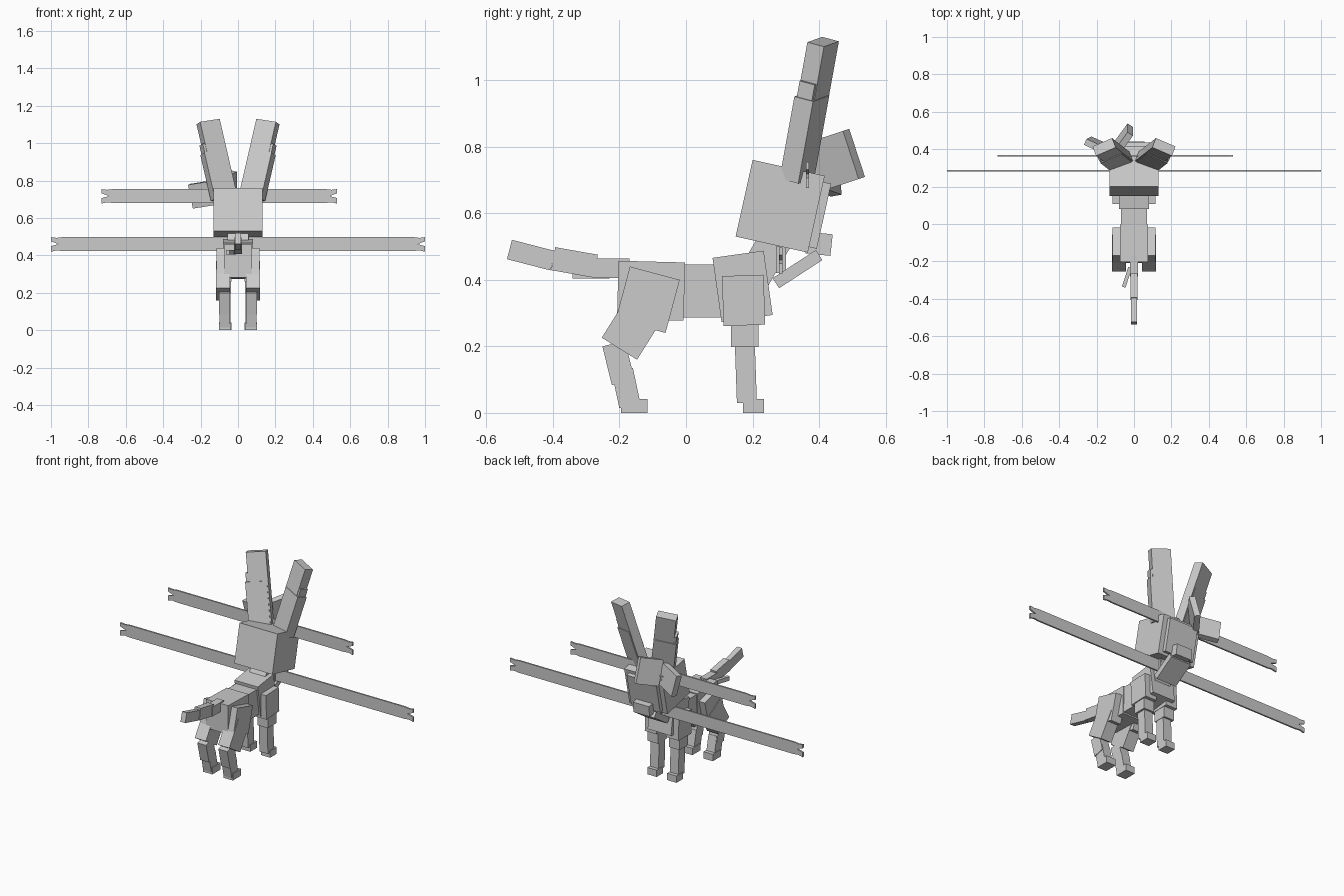
import bpy, bmesh
from math import radians
from mathutils import Vector, Matrix

cube = bpy.data.objects.get("Cube")
if cube:
    bpy.data.objects.remove(cube, do_unlink=True)

grey = bpy.data.materials.new("plain_grey")
grey.use_nodes = True
grey.diffuse_color = (0.6, 0.6, 0.6, 1)
grey.node_tree.nodes["Principled BSDF"].inputs["Base Color"].default_value = (0.6, 0.6, 0.6, 1)


def finish(bm, name):
    bmesh.ops.recalc_face_normals(bm, faces=bm.faces)
    mesh = bpy.data.meshes.new(name)
    bm.to_mesh(mesh)
    bm.free()
    mesh.materials.append(grey)
    obj = bpy.data.objects.new(name, mesh)
    bpy.context.collection.objects.link(obj)
    return obj


def box(name, center, size, pitch=0, basis=None):
    """Box turned about x by pitch degrees, or set along a basis."""
    rot = basis or Matrix.Rotation(radians(pitch), 4, 'X')
    bm = bmesh.new()
    bmesh.ops.create_cube(bm, size=1, matrix=Matrix.Translation(center) @ rot @ Matrix.Diagonal((*size, 1)))
    return finish(bm, name)


def pair(name, center, size, pitch=0):
    for side, s in (("left", 1), ("right", -1)):
        box(f"{side}_{name}", (s * center[0], center[1], center[2]), size, pitch)


def axes(x_dir, z_dir):
    """Orthonormal basis whose z is z_dir and whose x is near x_dir."""
    z = Vector(z_dir).normalized()
    x = Vector(x_dir)
    x = (x - z * x.dot(z)).normalized()
    return Matrix((x, z.cross(x), z)).transposed().to_4x4()


def ribbon(name, x0, x1, y, z, half=0.037, thick=0.01):
    """Flat streamer with a forked tip at both ends."""
    def tip(x, s):
        return [(x - s * .06, -half), (x - s * .03, -half * .9), (x, -half * 1.1), (x, -half * .3),
                (x - s * .04, 0), (x, half * .4), (x, half), (x - s * .03, half * .9), (x - s * .06, half)]
    outline = tip(x1, 1) + tip(x0, -1)[::-1]
    bm = bmesh.new()
    face = bm.faces.new([bm.verts.new((px, y - thick / 2, z + pz)) for px, pz in outline])
    ext = bmesh.ops.extrude_face_region(bm, geom=[face])
    moved = [v for v in ext["geom"] if isinstance(v, bmesh.types.BMVert)]
    bmesh.ops.translate(bm, verts=moved, vec=(0, thick, 0))
    return finish(bm, name)


# Body and neck
box("hips", (0, -.105, .367), (.15, .2, .175), -1.5)
box("belly", (0, .045, .366), (.14, .13, .16))
box("chest", (0, .17, .38), (.16, .155, .195), 8)
box("neck", (0, .24, .47), (.11, .1, .14), -30)

# Head
box("head", (0, .283, .621), (.26, .222, .236), -12.5)
box("face", (0, .395, .595), (.2, .04, .2), -12.5)
box("muzzle", (0, .4, .508), (.11, .075, .065), -6)

# Tail
box("tail_base", (0, -.225, .435), (.045, .11, .058))
box("tail_middle", (0, -.335, .452), (.04, .13, .07), -10)
box("tail_tip", (0, -.465, .474), (.032, .135, .06), -14.5)
box("tail_tuft", (-.038, -.285, .417), (.02, .11, .025),
    basis=Matrix.Rotation(radians(-18), 4, 'Z'))

# Front legs
pair("front_shoulder", (.075, .173, .338), (.08, .125, .15), 2)
pair("front_knee", (.073, .177, .232), (.072, .083, .068))
pair("front_shin", (.068, .18, .115), (.058, .06, .17), 2)
pair("front_foot", (.068, .203, .021), (.064, .064, .042))

# Hind legs
pair("hind_thigh", (.08, -.115, .34), (.07, .155, .165), -15)
pair("hind_knee", (.08, -.155, .265), (.076, .125, .17), -32)
pair("hind_hock", (.072, -.203, .15), (.06, .07, .12), 14)
pair("hind_shin", (.07, -.18, .075), (.056, .065, .11), 12)
pair("hind_foot", (.07, -.156, .021), (.064, .08, .042))

# Ears lean outward and are turned about their length
for side, s in (("left", 1), ("right", -1)):
    base, top = Vector((s * .062, .335, .69)), Vector((s * .16, .412, 1.115))
    along = top - base
    basis = axes((s * .93, -.36, 0), along)
    out = basis.to_3x3().col[0]
    box(f"{side}_ear", (base + top) / 2, (.115, .055, along.length), basis=basis)
    box(f"{side}_ear_fold", base + along * .33 + out * .012, (.125, .062, along.length * .58), basis=basis)
    box(f"{side}_ear_edge", base + along * .54 + out * .04, (.06, .05, .17), basis=basis)

# Streamers
ribbon("neck_streamer", -1, 1, .285, .46)
ribbon("ear_streamer", -.73, .53, .365, .717)

# Neck bow
box("neck_bow_knot", (.01, .285, .46), (.1, .03, .08))
box("neck_bow_wing", (0, .335, .432), (.14, .155, .036), 33)

# Ear bow
box("ear_bow_knot", (-.11, .385, .71), (.05, .05, .06), -12)
box("ear_bow_inner_wing", (-.06, .45, .76), (.14, .035, .152),
    basis=axes((.55, .75, .25), (0, -.31, .95)))
box("ear_bow_outer_wing", (-.18, .415, .727), (.15, .035, .13),
    basis=axes((-.88, .35, .1), (-.2, -.1, .97)))
